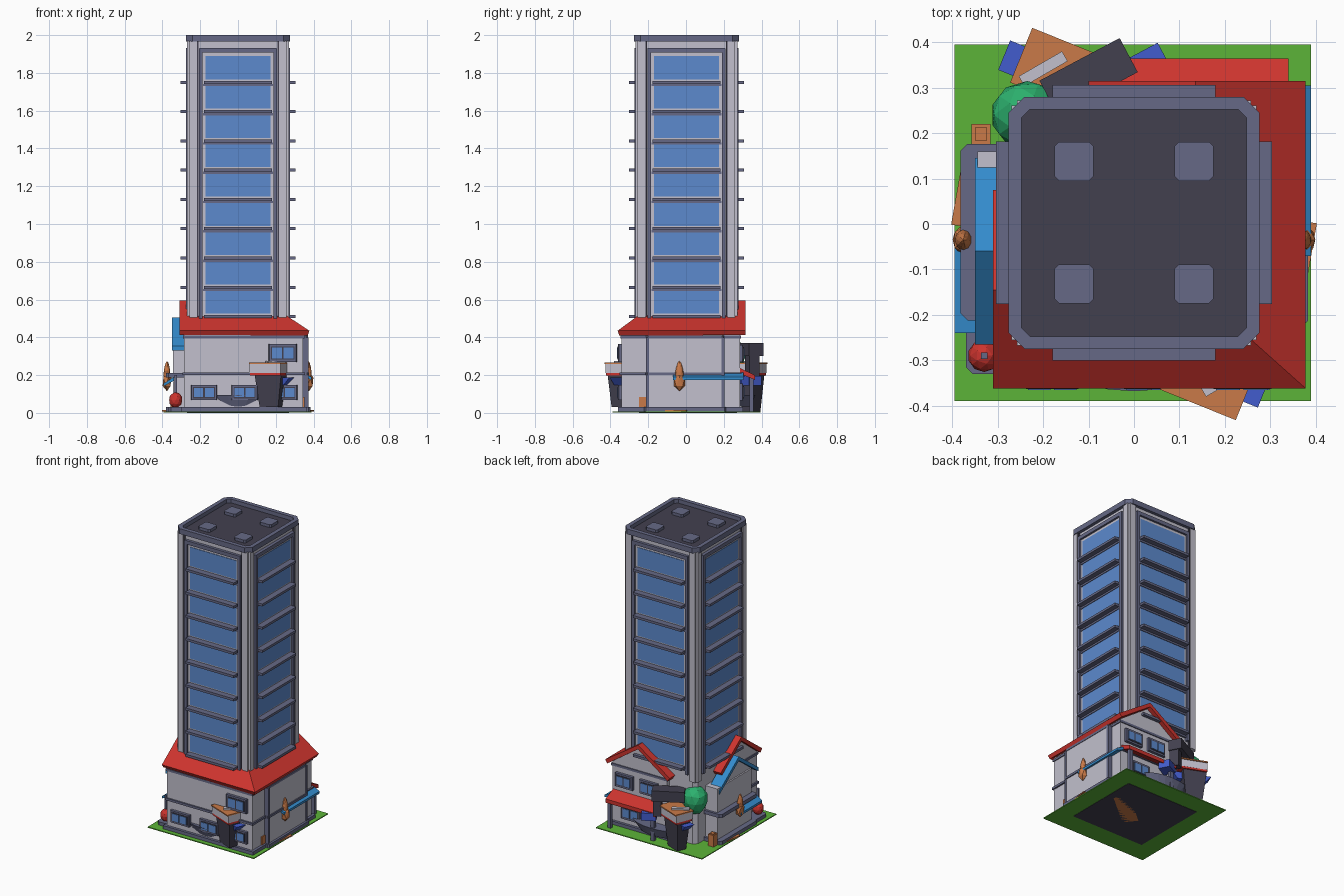
import bpy, bmesh
from math import radians, pi
from mathutils import Matrix, Vector

cube = bpy.data.objects.get("Cube")
if cube:
    bpy.data.objects.remove(cube, do_unlink=True)


def material(name, *rgb):
    lin = [((c / 255 + 0.055) / 1.055) ** 2.4 for c in rgb] + [1]
    m = bpy.data.materials.new(name)
    m.use_nodes = True
    m.diffuse_color = lin
    m.node_tree.nodes["Principled BSDF"].inputs["Base Color"].default_value = lin
    return m


WALL = material("pale_wall", 194, 192, 205)
SLATE = material("slate_trim", 102, 105, 134)
DARK = material("charcoal", 66, 64, 79)
GLASS = material("window_blue", 92, 138, 206)
RED = material("roof_red", 205, 52, 46)
GRASS = material("grass_green", 92, 180, 56)
TEAL = material("balloon_green", 44, 176, 110)
ORANGE = material("orange_brown", 202, 122, 72)
SKY = material("awning_blue", 52, 140, 205)
ROYAL = material("royal_blue", 66, 92, 205)


def finish(name, bm, *mats):
    bmesh.ops.recalc_face_normals(bm, faces=bm.faces)
    me = bpy.data.meshes.new(name)
    bm.to_mesh(me)
    bm.free()
    for m in mats:
        me.materials.append(m)
    ob = bpy.data.objects.new(name, me)
    bpy.context.collection.objects.link(ob)
    return ob


def box(name, centre, size, mat, turn=0, tilt=0, taper=1, bevel=0):
    bm = bmesh.new()
    bmesh.ops.create_cube(bm, size=1)
    for v in bm.verts:
        if v.co.z < 0:
            v.co.x *= taper
            v.co.y *= taper
    bmesh.ops.scale(bm, vec=size, verts=bm.verts)
    if bevel:
        bmesh.ops.bevel(bm, geom=[e for e in bm.edges if abs(e.verts[0].co.z - e.verts[1].co.z) > 1e-4],
                        offset=bevel, segments=1, affect='EDGES')
    ob = finish(name, bm, mat)
    ob.matrix_world = (Matrix.Translation(centre) @ Matrix.Rotation(radians(turn), 4, 'Z')
                       @ Matrix.Rotation(radians(tilt), 4, 'X'))
    return ob


def block(name, x0, x1, y0, y1, z0, z1, mat, **kw):
    return box(name, ((x0 + x1) / 2, (y0 + y1) / 2, (z0 + z1) / 2), (x1 - x0, y1 - y0, z1 - z0), mat, **kw)


def prism(name, profile, axis, a, b, mat):
    """Extrude a (side, height) profile along the x or y axis."""
    bm = bmesh.new()
    place = (lambda s, z: (a, s, z)) if axis == 'x' else (lambda s, z: (s, a, z))
    face = bm.faces.new([bm.verts.new(place(s, z)) for s, z in profile])
    new = bmesh.ops.extrude_face_region(bm, geom=[face])["geom"]
    step = Vector((b - a, 0, 0) if axis == 'x' else (0, b - a, 0))
    bmesh.ops.translate(bm, vec=step, verts=[g for g in new if isinstance(g, bmesh.types.BMVert)])
    return finish(name, bm, mat)


def ball(name, centre, size, mat, sub=2, pinch=0):
    bm = bmesh.new()
    bmesh.ops.create_icosphere(bm, subdivisions=sub, radius=1)
    for v in bm.verts:
        k = 1 - pinch * v.co.z
        v.co = Vector((v.co.x * size[0] * k, v.co.y * size[1] * k, v.co.z * size[2])) + Vector(centre)
    return finish(name, bm, mat)


def window(name, x, y, z, w, h, panes=2):
    out = 1 if y > 0 else -1
    box(name + "_frame", (x, y, z), (w, 0.03, h), SLATE, bevel=0.004)
    box(name + "_border", (x, y + out * 0.011, z), (w * 0.82, 0.014, h * 0.74), DARK)
    pw = w * 0.7 / panes
    for i in range(panes):
        px = x + (i - (panes - 1) / 2) * (pw + 0.008)
        box(f"{name}_pane_{i}", (px, y + out * 0.016, z), (pw, 0.01, h * 0.6), GLASS)


# Ground
block("lawn", -0.395, 0.39, -0.39, 0.395, 0.002, 0.008, GRASS)
block("ground_underside", -0.27, 0.27, -0.25, 0.27, 0, 0.006, DARK)
box("soil_patch", (0.08, 0.02, 0.002), (0.3, 0.1, 0.004), ORANGE, turn=40)
for s in (1, -1):
    box("ground_leaf", (s * 0.375, -s * 0.07, 0.012), (0.03, 0.15, 0.008), ORANGE, turn=-10)

# Tower shaft and rooftop
block("tower_shaft", -0.255, 0.255, -0.255, 0.26, 0.01, 1.972, WALL, bevel=0.025)
bm = bmesh.new()
bmesh.ops.create_cube(bm, size=1)
bmesh.ops.scale(bm, vec=(0.552, 0.555, 0.035), verts=bm.verts)
bmesh.ops.bevel(bm, geom=[e for e in bm.edges if abs(e.verts[0].co.z - e.verts[1].co.z) > 0.01],
                offset=0.035, segments=1, affect='EDGES')
bmesh.ops.translate(bm, vec=(0, 0.0025, 1.9825), verts=bm.verts)
bm.normal_update()
top = max(bm.faces, key=lambda f: f.normal.z)
bmesh.ops.inset_region(bm, faces=[top], thickness=0.03)
new = bmesh.ops.extrude_face_region(bm, geom=[top])["geom"]
bmesh.ops.translate(bm, vec=(0, 0, -0.026), verts=[g for g in new if isinstance(g, bmesh.types.BMVert)])
for f in new:
    if isinstance(f, bmesh.types.BMFace):
        f.material_index = 1
if top.is_valid:
    bmesh.ops.delete(bm, geom=[top], context='FACES_ONLY')
finish("parapet", bm, SLATE, DARK)
for x in (-0.132, 0.132):
    for y in (-0.132, 0.138):
        box("roof_unit", (x, y, 1.982), (0.086, 0.086, 0.022), SLATE, bevel=0.01)

# Tower facades: the same set on all four sides
floors, pitch = 9, 0.155
for k in range(4):
    spin = Matrix.Translation((0, 0.0025, 0)) @ Matrix.Rotation(k * pi / 2, 4, 'Z')
    parts = [box("facade_frame_top", (0, -0.262, 1.92), (0.41, 0.028, 0.025), SLATE),
             box("facade_backing", (0, -0.257, 1.2), (0.38, 0.012, 1.42), WALL)]
    for s in (1, -1):
        parts.append(box("facade_frame_side", (s * 0.197, -0.262, 1.2), (0.02, 0.028, 1.46), SLATE))
        parts.append(box("corner_fin", (s * 0.238, -0.26, 1.2), (0.04, 0.02, 1.54), WALL))
        parts.append(box("corner_groove", (s * 0.214, -0.259, 1.2), (0.008, 0.012, 1.54), DARK))
    for i in range(floors):
        z = 0.51 + i * pitch
        parts.append(box("pane", (0, -0.26, z + 0.078), (0.345, 0.012, 0.125), GLASS))
        parts.append(box("ledge", (0, -0.281, z), (0.358, 0.045, 0.016), SLATE))
        parts.append(box("ledge_back", (0, -0.264, z - 0.014), (0.37, 0.012, 0.012), SLATE))
    for p in parts:
        p.matrix_world = spin @ p.matrix_world

# L-shaped house with a hipped outer corner and two gable ends
rx, ry, ridge = 0.135, -0.145, 0.595
E, R, I = (0.378, -0.362), (rx, ry), (-0.1, 0.075)
prism("back_wing", [(-0.06, 0.01), (0.345, 0.01), (0.345, 0.42), (rx, 0.565), (-0.06, 0.44)], 'y', -0.2, 0.285, WALL)
prism("left_wing", [(-0.342, 0.01), (0.05, 0.01), (0.05, 0.44), (ry, 0.565), (-0.342, 0.42)], 'x', -0.285, 0.2, WALL)
block("front_right_wall", 0.1, 0.345, -0.342, 0, 0.01, 0.42, WALL)
bm = bmesh.new()
V = lambda x, y, z: bm.verts.new((x, y, z))
lo = 0.435
corner, peak, inner = V(*E, lo), V(*R, ridge), V(*I, lo)
bo, br, bi = V(E[0], 0.315, lo), V(rx, 0.315, ridge), V(I[0], 0.315, lo)
lo_, lr, li = V(-0.31, E[1], lo), V(-0.31, ry, ridge), V(-0.31, I[1], lo)
for f in ((corner, bo, br, peak), (peak, br, bi, inner), (lo_, corner, peak, lr), (lr, peak, inner, li)):
    bm.faces.new(f)
roof = finish("red_roof", bm, RED)
if roof.data.polygons[0].normal.z < 0:
    roof.data.flip_normals()
mod = roof.modifiers.new("thickness", 'SOLIDIFY')
mod.thickness, mod.offset = 0.028, -1

# Trim courses, plinths and side bays
for z0, z1, g in ((0.008, 0.03, 0.018), (0.2, 0.215, 0.01), (0.395, 0.41, 0.006)):
    block("trim_front", -0.285 - g, 0.345 + g, -0.342 - g, 0, z0, z1, SLATE)
    block("trim_back", -0.06 - g, 0.345 + g, 0, 0.285 + g, z0, z1, SLATE)
    block("trim_bay_right", 0.2, 0.365 + g, -0.205 - g, 0.195 + g, z0, z1, SLATE, bevel=0.01)
block("bay_right", 0.2, 0.368, -0.205, 0.195, 0.01, 0.405, WALL)
for y in (-0.205, 0.195):
    block("bay_corner_post", 0.345, 0.373, y - 0.008, y + 0.008, 0.01, 0.4, SLATE)
block("bay_left", -0.345, -0.2, -0.2, 0.16, 0.01, 0.37, WALL)
for z in (0.02, 0.2):
    block("trim_bay_left", -0.382, -0.2, -0.212, 0.176, z - 0.012, z + 0.012, SLATE, bevel=0.015)
block("left_plinth", -0.37, -0.25, -0.33, -0.2, 0.008, 0.03, SLATE, bevel=0.015)
prism("bay_left_gable", [(-0.22, 0.36), (0.1, 0.36), (-0.06, 0.48)], 'x', -0.335, -0.26, WALL)
prism("blue_gable_roof", [(-0.265, 0.355), (-0.06, 0.505), (0.145, 0.355), (0.145, 0.33),
                          (-0.06, 0.478), (-0.265, 0.33)], 'x', -0.35, -0.27, SKY)

# Awnings
prism("blue_awning_right", [(0.34, 0.215), (0.39, 0.19), (0.39, 0.175), (0.34, 0.195)], 'y', -0.07, 0.305, SKY)
prism("blue_awning_left", [(-0.34, 0.19), (-0.395, 0.155), (-0.395, 0.14), (-0.34, 0.17)], 'y', -0.24, -0.02, SKY)
prism("red_awning", [(0.28, 0.24), (0.365, 0.2), (0.365, 0.175), (0.28, 0.21)], 'x', -0.03, 0.34, RED)
for x in (0, 0.32):
    block("awning_post", x - 0.012, x + 0.012, 0.335, 0.357, 0.008, 0.19, SLATE)

# Windows
for i, x in enumerate((-0.18, 0.035, 0.245)):
    window(f"front_low_window_{i}", x, -0.345, 0.107, 0.14, 0.08)
window("front_high_window", 0.237, -0.345, 0.317, 0.15, 0.095)
for x in (0.07, 0.25):
    window("back_high_window", x, 0.288, 0.315, 0.13, 0.09)
window("back_low_window", 0.2, 0.288, 0.11, 0.14, 0.09)

# Curved planters at front and back
for y in (-0.285, 0.285):
    bm = bmesh.new()
    bmesh.ops.create_cone(bm, cap_ends=True, segments=20, radius1=0.13, radius2=0.185, depth=0.06)
    bmesh.ops.transform(bm, matrix=Matrix.Translation((0, y, 0.065)) @ Matrix.Diagonal((1, 0.45, 1, 1)), verts=bm.verts)
    finish("curved_planter", bm, SLATE)

# Slanted stands with trays, front and back
for s, foot in ((1, 0.03), (-1, 0.008)):
    c = lambda x, y, z: (s * x, s * y, z)
    box("stand", c(0.175, -0.345, (foot + 0.2) / 2), (0.15, 0.09, 0.2 - foot), DARK, turn=-22, taper=0.7)
    box("stand_wings", c(0.17, -0.325, 0.168), (0.25, 0.07, 0.04), ROYAL, turn=-22, taper=0.7)
    box("tray_stripe", c(0.165, -0.338, 0.205), (0.175, 0.115, 0.014), RED, turn=-22)
    box("tray", c(0.165, -0.336, 0.235), (0.18, 0.12, 0.05), WALL, turn=-22)
    box("tray_filling", c(0.165, -0.338, 0.262), (0.18, 0.13, 0.008), ORANGE, turn=-22)
    box("tray_bar", c(0.2, -0.342, 0.27), (0.11, 0.025, 0.012), WALL, turn=30)

# Dark arm, blue box and balloon at the back corner
box("arm_beam", (-0.1, 0.325, 0.335), (0.2, 0.085, 0.07), DARK, turn=28)
box("arm_leg", (-0.035, 0.35, 0.26), (0.05, 0.06, 0.14), DARK, turn=28)
box("blue_crate", (0.03, 0.345, 0.17), (0.09, 0.075, 0.05), ROYAL, turn=28)
ball("green_balloon", (-0.235, 0.24, 0.3), (0.08, 0.075, 0.095), TEAL, pinch=-0.15)

# Side ornaments and small yard props
for x in (-0.376, 0.376):
    ball("hanging_drop", (x, -0.035, 0.165), (0.026, 0.034, 0.05), ORANGE, sub=1)
    ball("hanging_drop_neck", (x - 0.004 * (x > 0), -0.035, 0.215), (0.018, 0.022, 0.06), ORANGE, pinch=0.3)
ball("red_ball", (-0.33, -0.29, 0.068), (0.036, 0.036, 0.042), RED)
block("ball_post", -0.337, -0.323, -0.297, -0.283, 0.1, 0.2, SLATE)
block("orange_crate", -0.358, -0.316, 0.176, 0.22, 0.008, 0.085, ORANGE)
block("crate_lid", -0.35, -0.324, 0.184, 0.212, 0.085, 0.09, ORANGE)
block("orange_panel", 0.33, 0.352, -0.25, -0.205, 0.032, 0.085, ORANGE)
